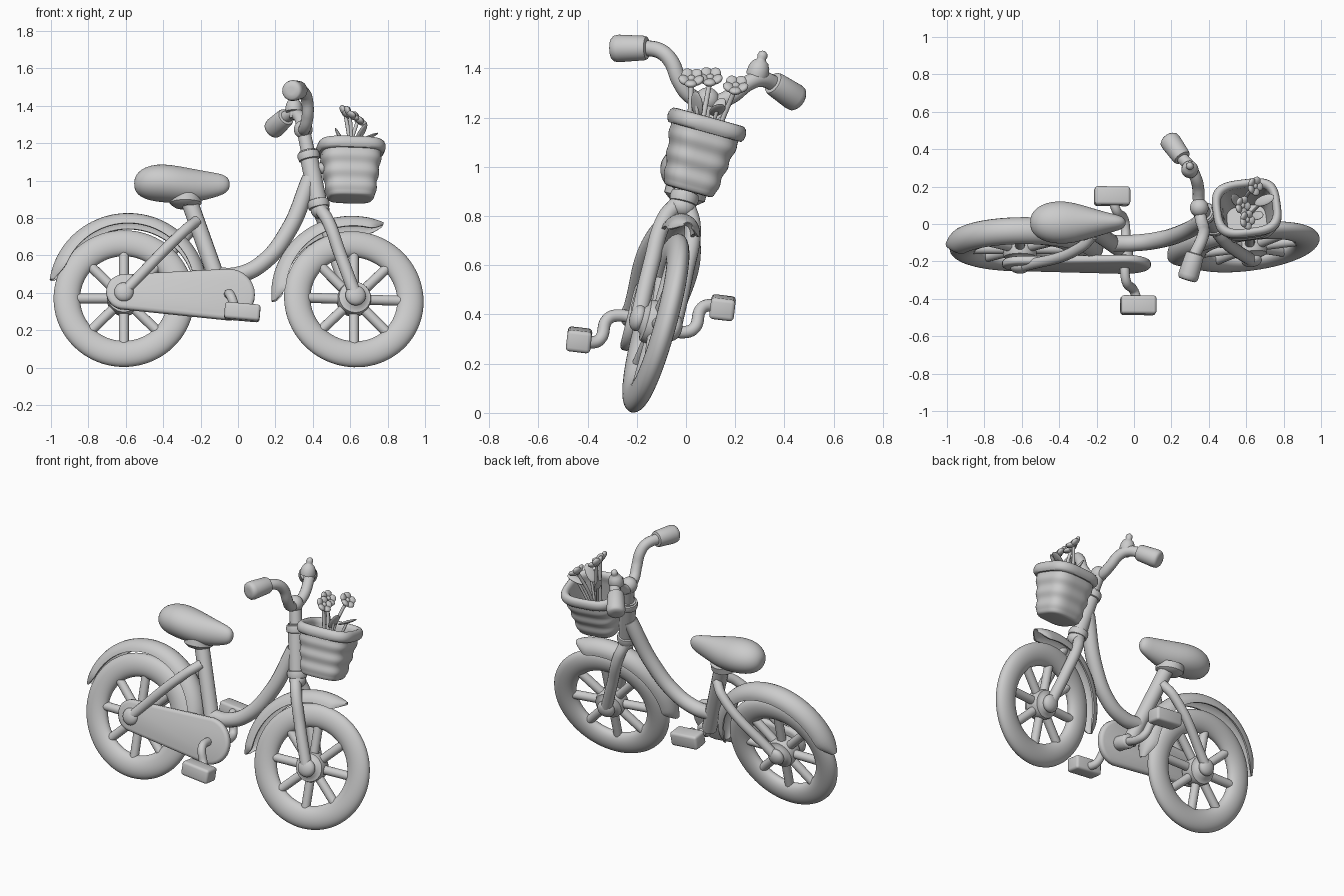
import bpy, bmesh
from math import sin, cos, pi, radians, copysign
from mathutils import Matrix, Vector

cube = bpy.data.objects.get("Cube")
if cube:
    bpy.data.objects.remove(cube)

grey = bpy.data.materials.new("light_grey")
grey.use_nodes = True
grey.diffuse_color = (0.6, 0.6, 0.6, 1)
grey.node_tree.nodes["Principled BSDF"].inputs["Base Color"].default_value = (0.6, 0.6, 0.6, 1)

# The whole bike leans to one side, and the front end is steered
LEAN = Matrix.Translation((0, -0.225, 0)) @ Matrix.Rotation(radians(-14), 4, 'X')
HEAD = Vector((0.43, 0, 0.9))
AXIS = Vector((-0.196, 0, 1)).normalized()
STEER = LEAN @ Matrix.Translation(HEAD) @ Matrix.Rotation(radians(7.5), 4, AXIS) @ Matrix.Translation(-HEAD)


def add(name, mesh, M):
    """Place a mesh and shade it smooth with sharp corners kept."""
    mesh.transform(M)
    if M.determinant() < 0:
        mesh.flip_normals()
    mesh.shade_smooth()
    mesh.set_sharp_from_angle(angle=radians(50))
    mesh.materials.clear()
    mesh.materials.append(grey)
    ob = bpy.data.objects.new(name, mesh)
    bpy.context.collection.objects.link(ob)
    return ob


def finish(name, bm, M):
    bmesh.ops.recalc_face_normals(bm, faces=bm.faces)
    mesh = bpy.data.meshes.new(name)
    bm.to_mesh(mesh)
    bm.free()
    return add(name, mesh, M)


def loft(name, rings, M, loop=False):
    """Skin a list of point rings, capped unless it loops."""
    bm = bmesh.new()
    vs = [[bm.verts.new(p) for p in r] for r in rings]
    n = len(vs[0])
    pairs = list(zip(vs, vs[1:])) + ([(vs[-1], vs[0])] if loop else [])
    for a, b in pairs:
        for i in range(n):
            j = (i + 1) % n
            bm.faces.new((a[i], a[j], b[j], b[i]))
    if not loop:
        bm.faces.new(vs[0])
        bm.faces.new(vs[-1])
    return finish(name, bm, M)


def lathe(name, profile, origin, axis, M, seg=32, loop=False):
    """Turn (radius, height) points around an axis."""
    T = Matrix.Translation(origin) @ Vector(axis).to_track_quat('Z', 'Y').to_matrix().to_4x4()
    rings = [[T @ Vector((r * cos(2 * pi * i / seg), r * sin(2 * pi * i / seg), h))
              for i in range(seg)] for r, h in profile]
    return loft(name, rings, M, loop)


def tube(name, pts, radius, M):
    cu = bpy.data.curves.new(name, 'CURVE')
    cu.dimensions = '3D'
    cu.bevel_depth, cu.bevel_resolution, cu.use_fill_caps = radius, 6, True
    sp = cu.splines.new('BEZIER')
    sp.bezier_points.add(len(pts) - 1)
    for bp, p in zip(sp.bezier_points, pts):
        bp.co = p
        bp.handle_left_type = bp.handle_right_type = 'AUTO'
    tmp = bpy.data.objects.new(name + "_path", cu)
    mesh = bpy.data.meshes.new_from_object(tmp)
    bpy.data.objects.remove(tmp)
    return add(name, mesh, M)


def ball(name, at, size, M, rot=Matrix()):
    bm = bmesh.new()
    bmesh.ops.create_uvsphere(bm, u_segments=24, v_segments=14, radius=1)
    bm.transform(Matrix.Translation(at) @ rot @ Matrix.Diagonal((*size, 1)))
    return finish(name, bm, M)


def wheel(side, x, w, M):
    c = Vector((x, 0, w))
    ring = [2 * pi * i / 28 for i in range(28)]
    lathe(side + "_tire", [(0.305 + 0.071 * cos(t), 0.044 * sin(t)) for t in ring], c, (0, 1, 0), M, 80, True)
    for i in range(4):
        d = Vector((cos(i * pi / 4), 0, sin(i * pi / 4))) * 0.26
        tube(side + "_spoke", [c - d, c + d], 0.027, M)
    lathe(side + "_hub", [(0.03, -0.07), (0.05, -0.065), (0.06, -0.05), (0.085, -0.045), (0.09, -0.03),
                          (0.09, 0.03), (0.085, 0.045), (0.06, 0.05), (0.05, 0.065), (0.03, 0.07)], c, (0, 1, 0), M)


def fender(name, x, w, outer, half, start, end, M):
    """Bent half-round shell with rounded-off ends."""
    section = [(0.07 * (1 - k * cos(t)), half * k * sin(t))
               for k, way in ((1, 1), (0.8, -1))
               for t in [way * radians(a) for a in range(-90, 91, 15)]]
    rings = []
    for i in range(49):
        a = radians(start + (end - start) * i / 48)
        f = sin(pi / 2 * min(1, (min(i, 48 - i) + 1) / 5))
        rings.append([(x + (outer - d * f) * cos(a), v * f, w + (outer - d * f) * sin(a)) for d, v in section])
    loft(name, rings, M)


# Wheels and fenders
wheel("rear", -0.61, 0.38, LEAN)
wheel("front", 0.62, 0.379, STEER)
fender("rear_fender", -0.587, 0.425, 0.424, 0.073, -14, 172, LEAN)
fender("front_fender", 0.622, 0.392, 0.447, 0.068, 69, 185, STEER)

# Frame
tube("main_tube", [(0.385, 0, 1.04), (0.27, 0, 0.755), (0.13, 0, 0.575), (0, 0, 0.51), (-0.12, 0, 0.505)], 0.045, LEAN)
tube("seat_tube", [(-0.265, 0, 0.93), (-0.075, 0, 0.38)], 0.045, LEAN)
lathe("bottom_bracket", [(0.04, -0.09), (0.045, -0.08), (0.045, 0.025), (0.035, 0.035)],
      (-0.05, 0, 0.375), (0, 1, 0), LEAN)
for s, v in ((-1, 0.105), (1, 0.08)):
    tube("rear_stay", [(-0.22, s * 0.03, 0.8), (-0.28, s * 0.078, 0.74), (-0.61, s * v, 0.39)], 0.029, LEAN)
    ball("rear_axle_cap", (-0.61, s * v, 0.39), (0.052, 0.032, 0.052), LEAN)
lathe("head_tube", [(0.048, -0.02), (0.048, 0.3)], HEAD, AXIS, LEAN)
for h in (0, 0.27):
    lathe("head_ring", [(0.045, h - 0.025), (0.056, h - 0.02), (0.06, h), (0.056, h + 0.02), (0.045, h + 0.025)],
          HEAD, AXIS, LEAN)


# Chain case: a tapered capsule with softened edges
def capsule(v, inset):
    pts = []
    for x, w, r, a in ((-0.05, 0.38, 0.14, -90), (-0.61, 0.395, 0.095, 90)):
        for i in range(17):
            t = radians(a + i * 180 / 16)
            pts.append((x + (r - inset) * cos(t), v, w + (r - inset) * sin(t)))
    return pts


loft("chain_case", [capsule(v, k) for v, k in
                    ((-0.108, 0.02), (-0.104, 0.007), (-0.096, 0), (-0.076, 0), (-0.067, 0.007), (-0.062, 0.02))], LEAN)

# Cranks and pedals, one the half turn of the other
for s, side in ((1, "right"), (-1, "left")):
    C = LEAN @ Matrix.Translation((-0.047, -0.008, 0.371)) @ Matrix.Diagonal((s, s, s, 1))
    tube(side + "_crank", [(0, -0.02, 0), (0, -0.14, 0), (0.01, -0.175, -0.025), (0.042, -0.185, -0.11),
                           (0.055, -0.21, -0.13), (0.065, -0.245, -0.132)], 0.025, C)
    bm = bmesh.new()
    bmesh.ops.create_cube(bm, size=1)
    bm.transform(Matrix.Translation((0.07, -0.267, -0.134)) @ Matrix.Rotation(radians(7), 4, 'X')
                 @ Matrix.Rotation(radians(5), 4, 'Y') @ Matrix.Diagonal((0.19, 0.1, 0.088, 1)))
    bmesh.ops.bevel(bm, geom=bm.edges[:], offset=0.016, segments=3, affect='EDGES', profile=0.5)
    finish(side + "_pedal", bm, C)


# Saddle
def oval(x, w, hw, hh):
    ring = [2 * pi * i / 24 for i in range(24)]
    return [(x, -0.012 + hw * cos(t), w + hh * sin(t)) for t in ring]


seat = loft("saddle", [oval(*s) for s in (
    (-0.555, 1.01, 0.02, 0.018), (-0.547, 1.01, 0.048, 0.045), (-0.52, 1.012, 0.081, 0.074),
    (-0.47, 1.014, 0.107, 0.095), (-0.40, 1.013, 0.118, 0.103), (-0.32, 1.005, 0.11, 0.1),
    (-0.22, 0.998, 0.079, 0.088), (-0.13, 1.002, 0.051, 0.069), (-0.075, 1.006, 0.039, 0.054),
    (-0.052, 1.006, 0.024, 0.034), (-0.045, 1.006, 0.01, 0.015))], LEAN)
seat.modifiers.new("smooth", 'SUBSURF').levels = 1
lathe("saddle_mount", [(0.06, 0), (0.085, 0.02), (0.085, 0.06)], (-0.28, 0, 0.885), (0, 0, 1), LEAN)

# Fork and stem
tube("stem", [HEAD, HEAD + AXIS * 0.42], 0.037, STEER)
ball("bar_clamp", (0.348, -0.005, 1.31), (0.05, 0.05, 0.05), STEER)
ball("fork_crown", (0.44, 0, 0.865), (0.05, 0.055, 0.045), STEER)
for s in (-1, 1):
    tube("fork_leg", [(0.435, s * 0.02, 0.87), (0.47, s * 0.058, 0.8), (0.54, s * 0.072, 0.6),
                      (0.62, s * 0.074, 0.38)], 0.034, STEER)
    ball("fork_end", (0.62, s * 0.076, 0.38), (0.055, 0.034, 0.055), STEER)

# Handlebar with grips
OFF = Vector((0, -0.025, -0.014))
half = [(0.35, 0.05, 1.32), (0.355, 0.11, 1.365), (0.345, 0.165, 1.435), (0.325, 0.21, 1.462), (0.28, 0.28, 1.46)]
path = [(x, -y, z) for x, y, z in half[::-1]] + [(0.348, 0, 1.315)] + half
tube("handlebar", [Vector(p) + OFF for p in path], 0.032, STEER)
for s in (-1, 1):
    a = Vector((0.29, s * 0.265, 1.462)) + OFF
    lathe("grip", [(0.035, 0), (0.046, 0.004), (0.05, 0.015), (0.056, 0.12), (0.053, 0.14), (0.043, 0.15), (0.02, 0.152)],
          a, (-0.06, s * 0.13, -0.04), STEER)

# Bell
lathe("bell", [(0.022, -0.04), (0.022, -0.005), (0.044, -0.005), (0.046, 0.01), (0.042, 0.035), (0.032, 0.055),
               (0.02, 0.064), (0.018, 0.07), (0.021, 0.08), (0.017, 0.094), (0.006, 0.102)],
      (0.32, 0.168, 1.46), (0, 0, 1), STEER)


# Basket: rounded-square rings with soft ribs, thick rim, hollow inside
def squircle(w, hx, hy):
    pts = []
    for i in range(56):
        c, s = cos(2 * pi * i / 56), sin(2 * pi * i / 56)
        pts.append((0.603 + hx * copysign(abs(c) ** 0.6, c), -0.013 + hy * copysign(abs(s) ** 0.6, s), w))
    return pts


rings = [squircle(0.93, 0.1, 0.08), squircle(0.932, 0.115, 0.093)]
for i in range(25):
    t = i / 24
    bulge = 0.007 * sin(3 * pi * t) ** 2
    rings.append(squircle(0.94 + 0.24 * t, 0.123 + 0.036 * t + bulge, 0.1 + 0.036 * t + bulge))
for i in range(11):
    t = radians(-60 + 26 * i)
    rings.append(squircle(1.21 + 0.034 * sin(t), 0.16 + 0.023 * cos(t), 0.136 + 0.023 * cos(t)))
rings += [squircle(1.17, 0.135, 0.113), squircle(0.96, 0.105, 0.083)]
loft("basket", rings, STEER)
tube("basket_bracket", [(0.39, 0, 1.1), (0.48, 0, 1.1)], 0.03, STEER)

# Flowers and leaves
for x, y, z in ((0.585, -0.12, 1.37), (0.57, -0.045, 1.395), (0.65, 0.055, 1.39)):
    top = Vector((x, y, z))
    face = Vector((0.65, -0.3, 0.65)).to_track_quat('Z', 'Y').to_matrix().to_4x4()
    tube("flower_stem", [(0.61, y * 0.4, 0.98), (0.6, y * 0.7, 1.2), top], 0.01, STEER)
    for i in range(5):
        R = face @ Matrix.Rotation(2 * pi * i / 5, 4, 'Z')
        ball("petal", top + R @ Vector((0.028, 0, 0.006)), (0.027, 0.026, 0.015), STEER,
             R @ Matrix.Rotation(-0.5, 4, 'Y'))
    ball("flower_centre", top + face @ Vector((0, 0, 0.002)), (0.018, 0.018, 0.02), STEER, face)
for at, d in (((0.7, 0.0, 1.28), (0.8, 0.1, 0.4)), ((0.65, -0.08, 1.28), (0.4, -0.3, 0.7)),
              ((0.55, 0.02, 1.28), (-0.4, 0.2, 0.9))):
    ball("leaf", at, (0.028, 0.009, 0.06), STEER, Vector(d).to_track_quat('Z', 'Y').to_matrix().to_4x4())
    tube("leaf_stem", [(0.61, 0, 1.0), at], 0.008, STEER)
